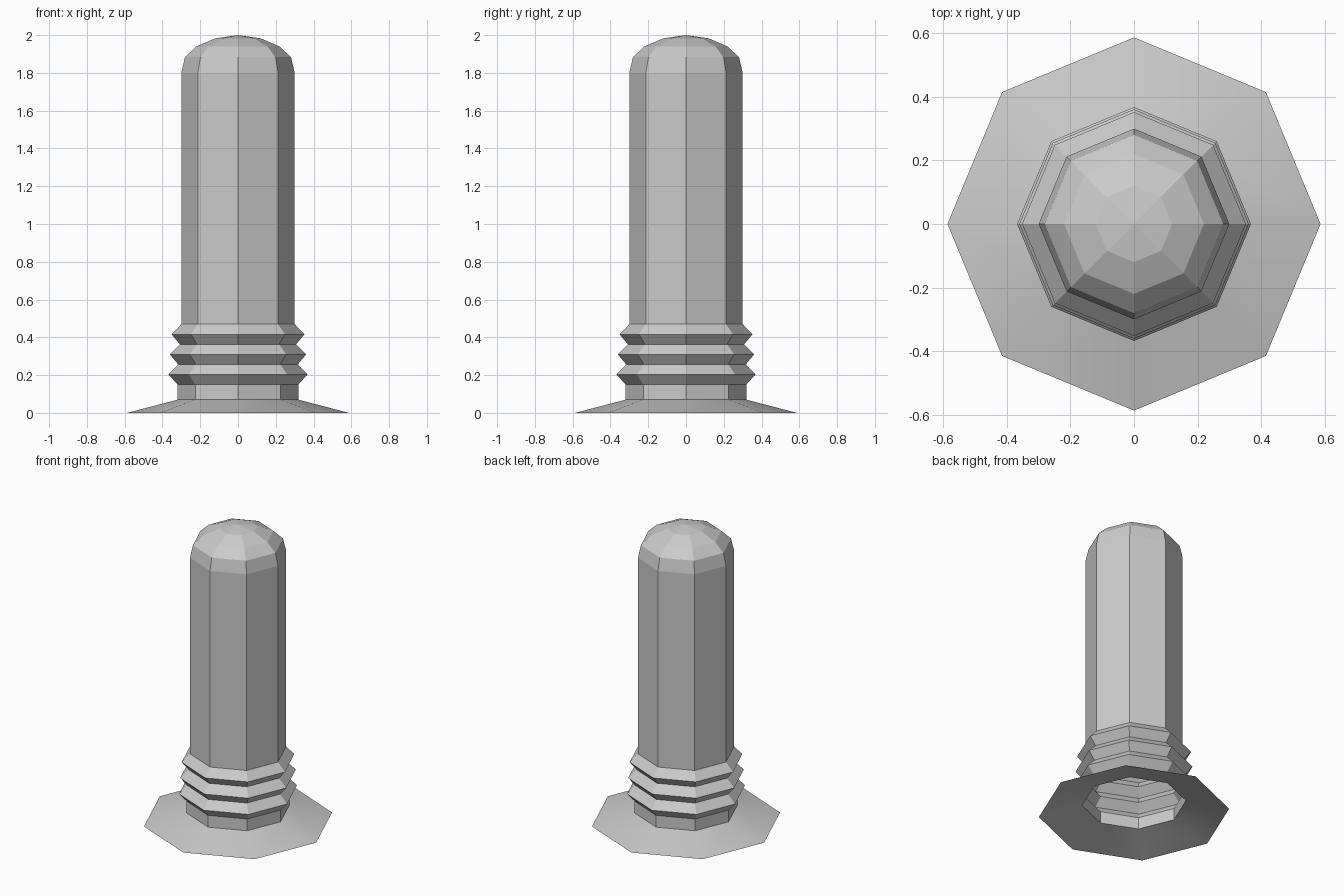
import bpy
import bmesh
from math import cos, sin, tau

if "Cube" in bpy.data.objects:
    bpy.data.objects.remove(bpy.data.objects["Cube"])

SIDES = 8


def lathe(name, profile, smooth=False):
    """Open eight-sided surface of revolution from (radius, z) points, bottom to top."""
    bm = bmesh.new()
    rings = []
    for r, z in profile:
        if r == 0:
            rings.append([bm.verts.new((0, 0, z))] * SIDES)
        else:
            rings.append([bm.verts.new((r * cos(tau * i / SIDES), r * sin(tau * i / SIDES), z))
                          for i in range(SIDES)])
    for low, high in zip(rings, rings[1:]):
        for i in range(SIDES):
            j = (i + 1) % SIDES
            corners = [low[i], low[j], high[j], high[i]]
            face = bm.faces.new(list(dict.fromkeys(corners)))
            face.smooth = smooth
    mesh = bpy.data.meshes.new(name)
    bm.to_mesh(mesh)
    bm.free()
    obj = bpy.data.objects.new(name, mesh)
    bpy.context.collection.objects.link(obj)
    return obj


# Flared skirt, open underneath
lathe("base_skirt", [(0.587, 0), (0.32, 0.07)], smooth=True)

# Neck with three ridges that taper upwards
lathe("ribbed_collar", [(0.32, 0.07), (0.32, 0.15), (0.368, 0.203), (0.317, 0.257),
                        (0.361, 0.31), (0.308, 0.363), (0.352, 0.416), (0.30, 0.47)])

# Tall straight shaft
lathe("shaft", [(0.30, 0.47), (0.30, 1.80)])

# Rounded cap
lathe("dome_cap", [(0.30, 1.80), (0.281, 1.883), (0.22, 1.94), (0.12, 1.983), (0, 2.0)])
